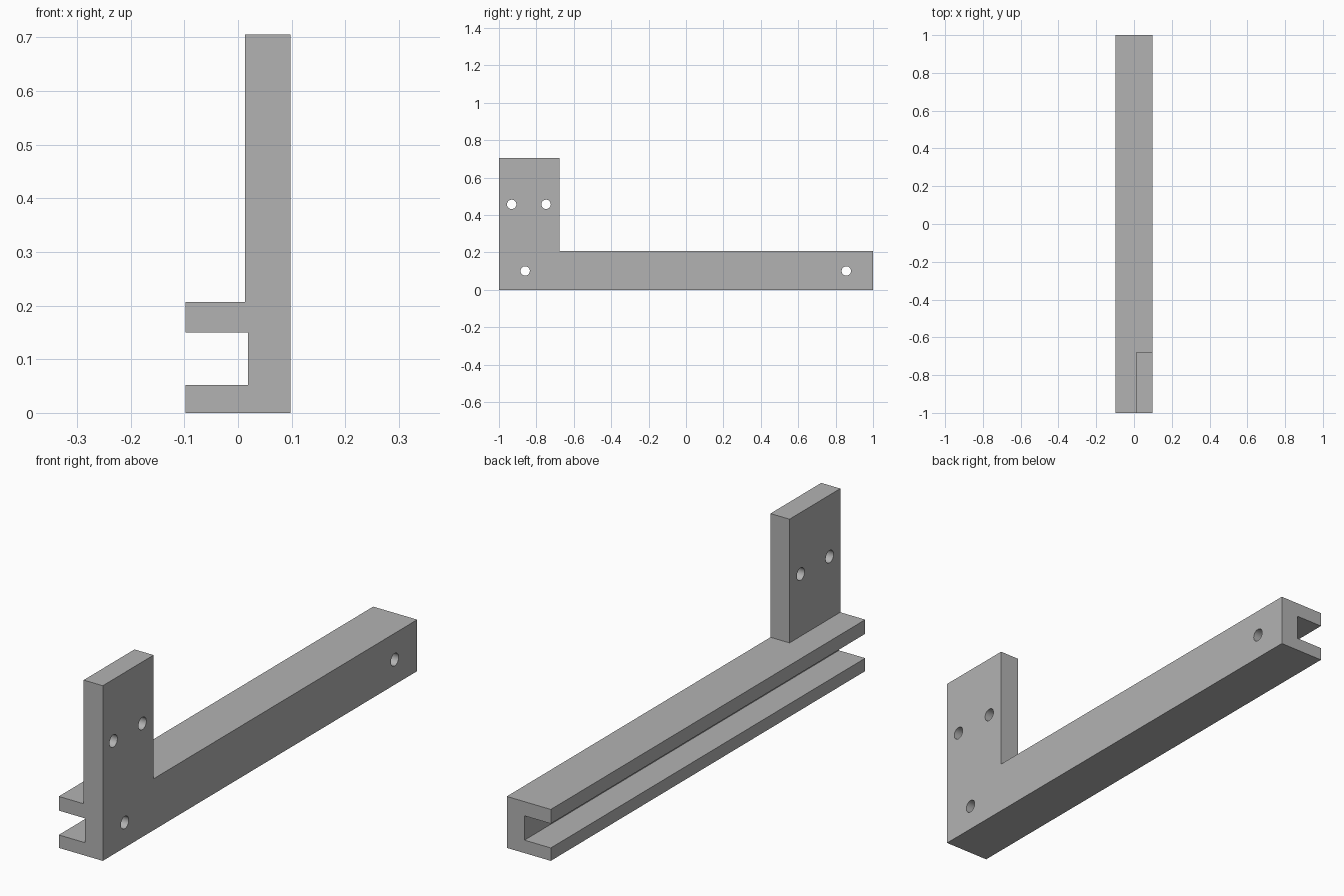
import bpy, bmesh
from math import pi
from mathutils import Matrix, Vector

cube = bpy.data.objects.get("Cube")
if cube:
    bpy.data.objects.remove(cube, do_unlink=True)

GREY = (0.45, 0.45, 0.45, 1)
mat = bpy.data.materials.new("plain grey")
mat.use_nodes = True
mat.diffuse_color = GREY
mat.node_tree.nodes["Principled BSDF"].inputs["Base Color"].default_value = GREY


def finish(name, bm):
    bmesh.ops.recalc_face_normals(bm, faces=bm.faces)
    mesh = bpy.data.meshes.new(name)
    bm.to_mesh(mesh)
    bm.free()
    mesh.materials.append(mat)
    obj = bpy.data.objects.new(name, mesh)
    bpy.context.collection.objects.link(obj)
    return obj


def extrude(name, points, depth):
    """Extrude a closed outline along a vector."""
    bm = bmesh.new()
    face = bm.faces.new([bm.verts.new(p) for p in points])
    ext = bmesh.ops.extrude_face_region(bm, geom=[face])["geom"]
    bmesh.ops.translate(bm, vec=Vector(depth),
                        verts=[v for v in ext if isinstance(v, bmesh.types.BMVert)])
    return finish(name, bm)


def combine(target, tool, operation):
    """Apply a boolean and remove its tool object."""
    mod = target.modifiers.new("bool", 'BOOLEAN')
    mod.operation, mod.solver, mod.object = operation, 'EXACT', tool
    bpy.context.view_layer.objects.active = target
    bpy.ops.object.modifier_apply(modifier=mod.name)
    bpy.data.objects.remove(tool, do_unlink=True)


W = 0.098        # half width of the rail
TOP = 0.207      # rail height
WEB = 0.019      # inner face of the channel
PLATE = 0.013    # inner face of the upright

# Long rail with a channel open on one side
profile = [(-W, 0), (W, 0), (W, TOP), (-W, TOP),
           (-W, 0.15), (WEB, 0.15), (WEB, 0.052), (-W, 0.052)]
bracket = extrude("bracket_rail", [(x, -1, z) for x, z in profile], (0, 2, 0))

# Upright mounting plate at the front end
corners = [(-1, 0.18), (-0.677, 0.18), (-0.677, 0.705), (-1, 0.705)]
plate = extrude("upright_plate", [(PLATE, y, z) for y, z in corners], (W - PLATE, 0, 0))
combine(bracket, plate, 'UNION')

# Screw holes through the web and the upright
bm = bmesh.new()
for y, z in [(-0.86, 0.101), (0.857, 0.101), (-0.932, 0.457), (-0.748, 0.457)]:
    bmesh.ops.create_cone(bm, cap_ends=True, segments=32, radius1=0.025, radius2=0.025,
                          depth=0.2, matrix=Matrix.Translation((0.07, y, z))
                          @ Matrix.Rotation(pi / 2, 4, 'Y'))
combine(bracket, finish("hole_cutter", bm), 'DIFFERENCE')

# Smooth hole walls, crisp edges elsewhere
bracket.select_set(True)
bpy.context.view_layer.objects.active = bracket
bpy.ops.object.shade_smooth_by_angle(angle=pi / 6)
